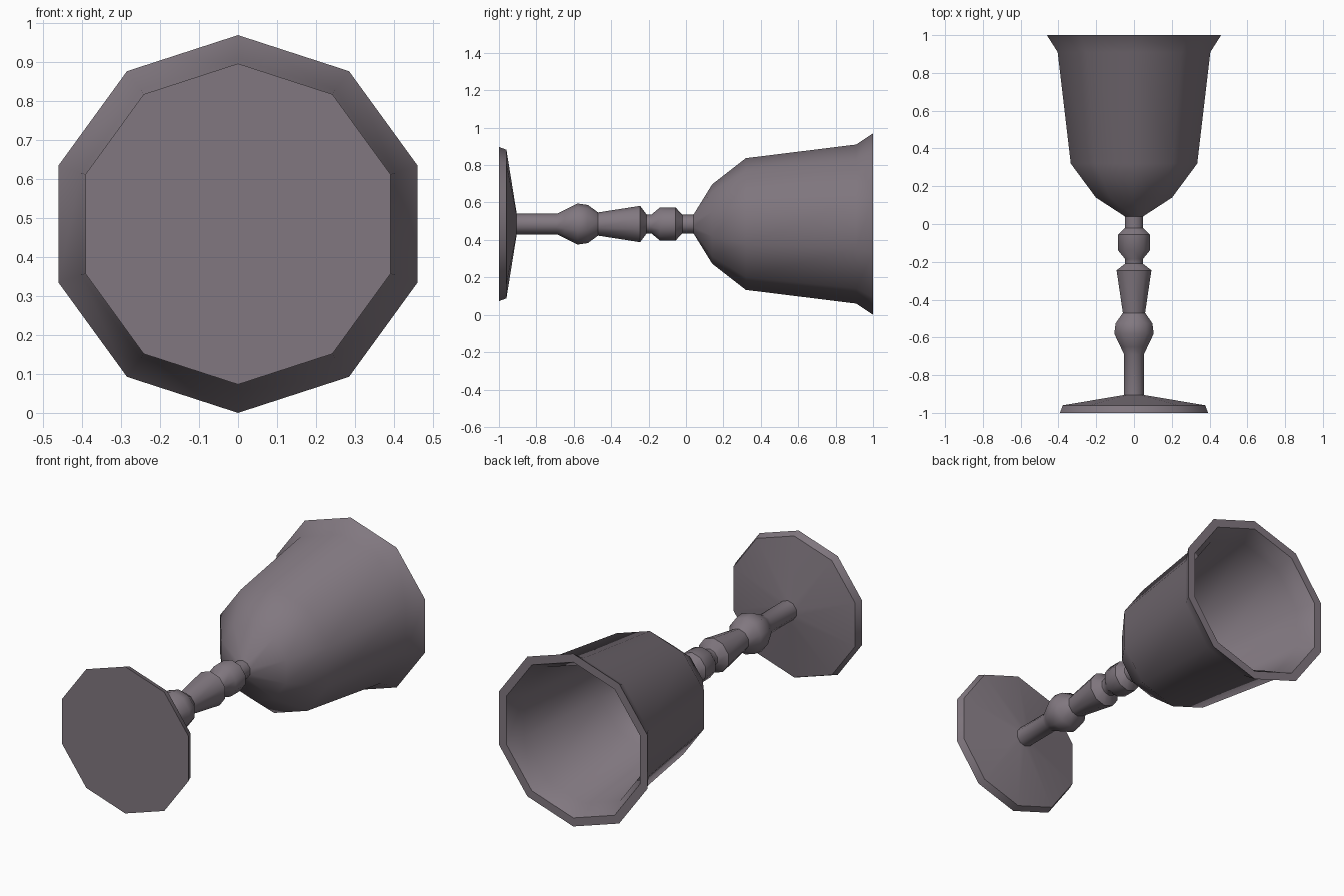
import bpy, bmesh, math

if "Cube" in bpy.data.objects:
    bpy.data.objects.remove(bpy.data.objects["Cube"], do_unlink=True)

SIDES = 10
AXIS_Z = 0.485

pewter = bpy.data.materials.new("dull pewter")
pewter.use_nodes = True
colour = (0.22, 0.187, 0.215, 1)
pewter.diffuse_color = colour
pewter.node_tree.nodes["Principled BSDF"].inputs["Base Color"].default_value = colour


def lathe(name, profile):
    """Turn (y, radius) points around the lying axis; radius 0 makes a pole."""
    bm = bmesh.new()
    rings = []
    for y, r in profile:
        if r == 0:
            rings.append([bm.verts.new((0, y, AXIS_Z))] * SIDES)
            continue
        angles = [math.pi / 2 + math.tau * i / SIDES for i in range(SIDES)]
        rings.append([bm.verts.new((r * math.cos(a), y, AXIS_Z + r * math.sin(a)))
                      for a in angles])
    for a, b in zip(rings, rings[1:]):
        for i in range(SIDES):
            j = (i + 1) % SIDES
            corners = list(dict.fromkeys((a[i], b[i], b[j], a[j])))
            bm.faces.new(corners)
    # Profiles run from foot to mouth, so this winding faces outward
    mesh = bpy.data.meshes.new(name)
    bm.normal_update()
    if profile[0][1] == 0:
        flip = bm.faces[:] if next(iter(bm.faces)).normal.y > 0 else []
    else:
        bm.faces.ensure_lookup_table()
        f = bm.faces[0]
        c = f.calc_center_median()
        outward = f.normal.x * c.x + f.normal.z * (c.z - AXIS_Z)
        flip = bm.faces[:] if outward < 0 else []
    bmesh.ops.reverse_faces(bm, faces=flip)
    bm.to_mesh(mesh)
    bm.free()
    mesh.materials.append(pewter)
    obj = bpy.data.objects.new(name, mesh)
    bpy.context.collection.objects.link(obj)
    bpy.ops.object.select_all(action="DESELECT")
    obj.select_set(True)
    bpy.context.view_layer.objects.active = obj
    bpy.ops.object.shade_smooth_by_angle(angle=math.radians(40))
    return obj


# Flat foot with a bevelled edge and a shallow cone
lathe("foot", [(-1, 0), (-1, 0.412), (-0.96, 0.397), (-0.905, 0.055)])

# Turned stem: shaft, knob, flared baluster, bead and neck
lathe("stem", [(-0.905, 0.055), (-0.69, 0.055), (-0.65, 0.075), (-0.58, 0.11),
               (-0.525, 0.102), (-0.47, 0.062), (-0.245, 0.097), (-0.21, 0.05),
               (-0.185, 0.05), (-0.14, 0.088), (-0.055, 0.088), (-0.02, 0.05),
               (0.04, 0.05)])

# Hollow bowl: outer wall, flared lip, flat rim, inner wall and floor
lathe("bowl", [(0.04, 0.05), (0.14, 0.212), (0.32, 0.352), (0.91, 0.425),
               (1, 0.485), (1, 0.437), (0.91, 0.388), (0.33, 0.318),
               (0.16, 0.18), (0.08, 0)])
